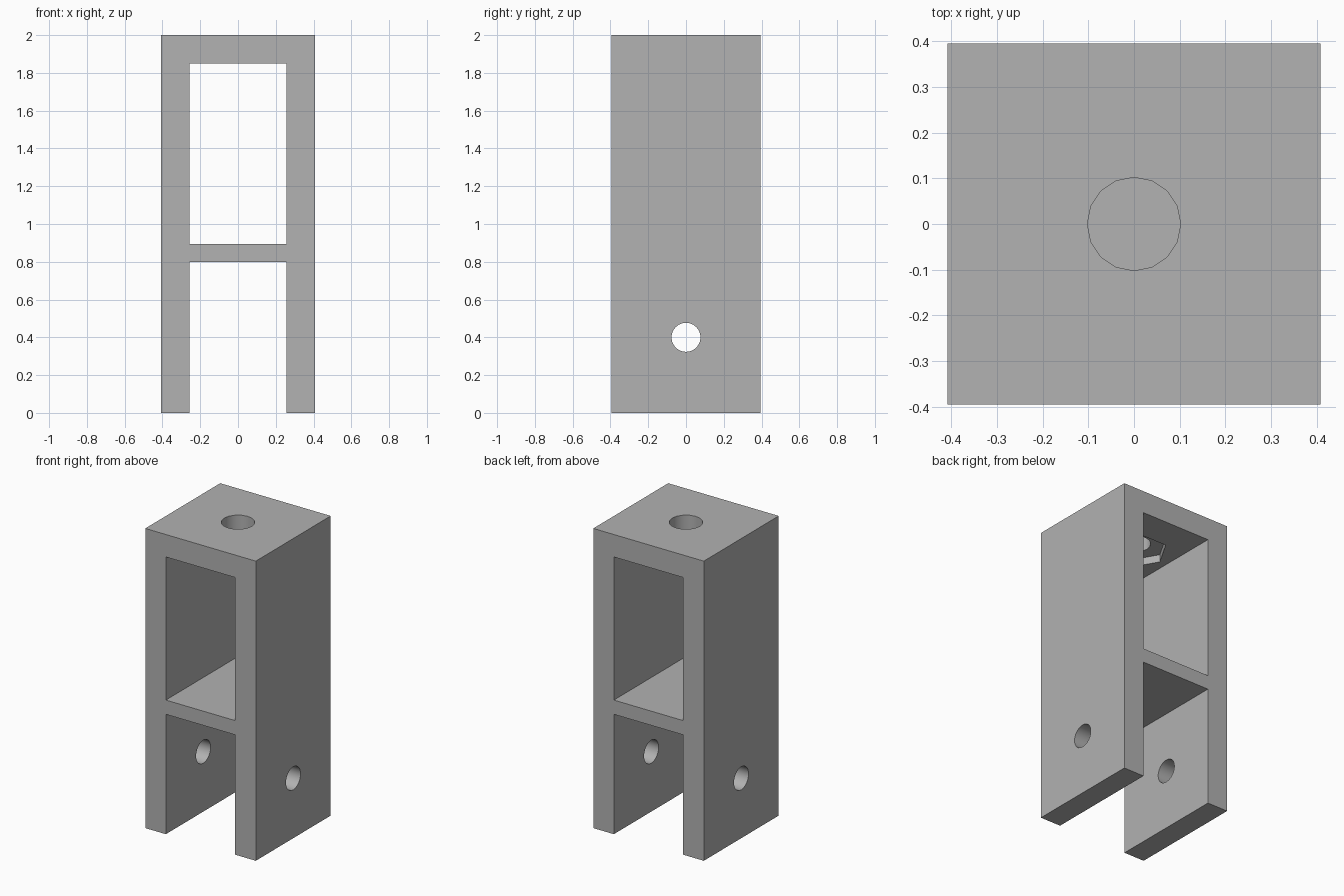
import bpy
from math import radians

HALF_X, HALF_Y = 0.408, 0.395   # outer half sizes
INNER_X = 0.256                 # half gap between the side walls

if "Cube" in bpy.data.objects:
    bpy.data.objects.remove(bpy.data.objects["Cube"], do_unlink=True)

grey = bpy.data.materials.new("plain grey")
grey.use_nodes = True
colour = (0.445, 0.445, 0.445, 1)
grey.diffuse_color = colour
grey.node_tree.nodes["Principled BSDF"].inputs["Base Color"].default_value = colour


def box(name, half_x, half_y, z0, z1):
    bpy.ops.mesh.primitive_cube_add(size=2, location=(0, 0, (z0 + z1) / 2))
    ob = bpy.context.object
    ob.name = name
    ob.scale = (half_x, half_y, (z1 - z0) / 2)
    bpy.ops.object.transform_apply(location=True, rotation=True, scale=True)
    ob.data.materials.append(grey)
    return ob


def prism(name, sides, radius, depth, z, rotation):
    bpy.ops.mesh.primitive_cylinder_add(vertices=sides, radius=radius, depth=depth,
                                        location=(0, 0, z), rotation=rotation)
    ob = bpy.context.object
    ob.name = name
    bpy.ops.object.transform_apply(location=True, rotation=True, scale=True)
    ob.data.materials.append(grey)
    return ob


# Solid block that becomes the bracket
bracket = box("clevis_bracket", HALF_X, HALF_Y, 0, 2)

cutters = [
    # Upper window and lower fork slot, leaving a shelf between them
    box("window_cutter", INNER_X, 1, 0.895, 1.85),
    box("slot_cutter", INNER_X, 1, -0.2, 0.8),
    # Cross pin hole through both fork arms
    prism("pin_hole_cutter", 24, 0.077, 2, 0.4, (0, radians(90), 0)),
    # Bolt hole in the top plate, with a hexagonal nut recess beneath it
    prism("bolt_hole_cutter", 16, 0.102, 0.4, 1.95, (0, 0, 0)),
    prism("nut_recess_cutter", 6, 0.205, 0.2, 1.8, (0, 0, radians(30))),
]

# Cut each opening, then discard its cutter
bpy.ops.object.select_all(action='DESELECT')
bpy.context.view_layer.objects.active = bracket
bracket.select_set(True)
for cutter in cutters:
    cutter.hide_render = True
    mod = bracket.modifiers.new(cutter.name, 'BOOLEAN')
    mod.operation = 'DIFFERENCE'
    mod.solver = 'EXACT'
    mod.object = cutter
    bpy.ops.object.modifier_apply(modifier=mod.name)
    bpy.data.objects.remove(cutter, do_unlink=True)

# Smooth the hole walls only; every edge of the block stays sharp
bpy.ops.object.shade_smooth_by_angle(angle=radians(25))
